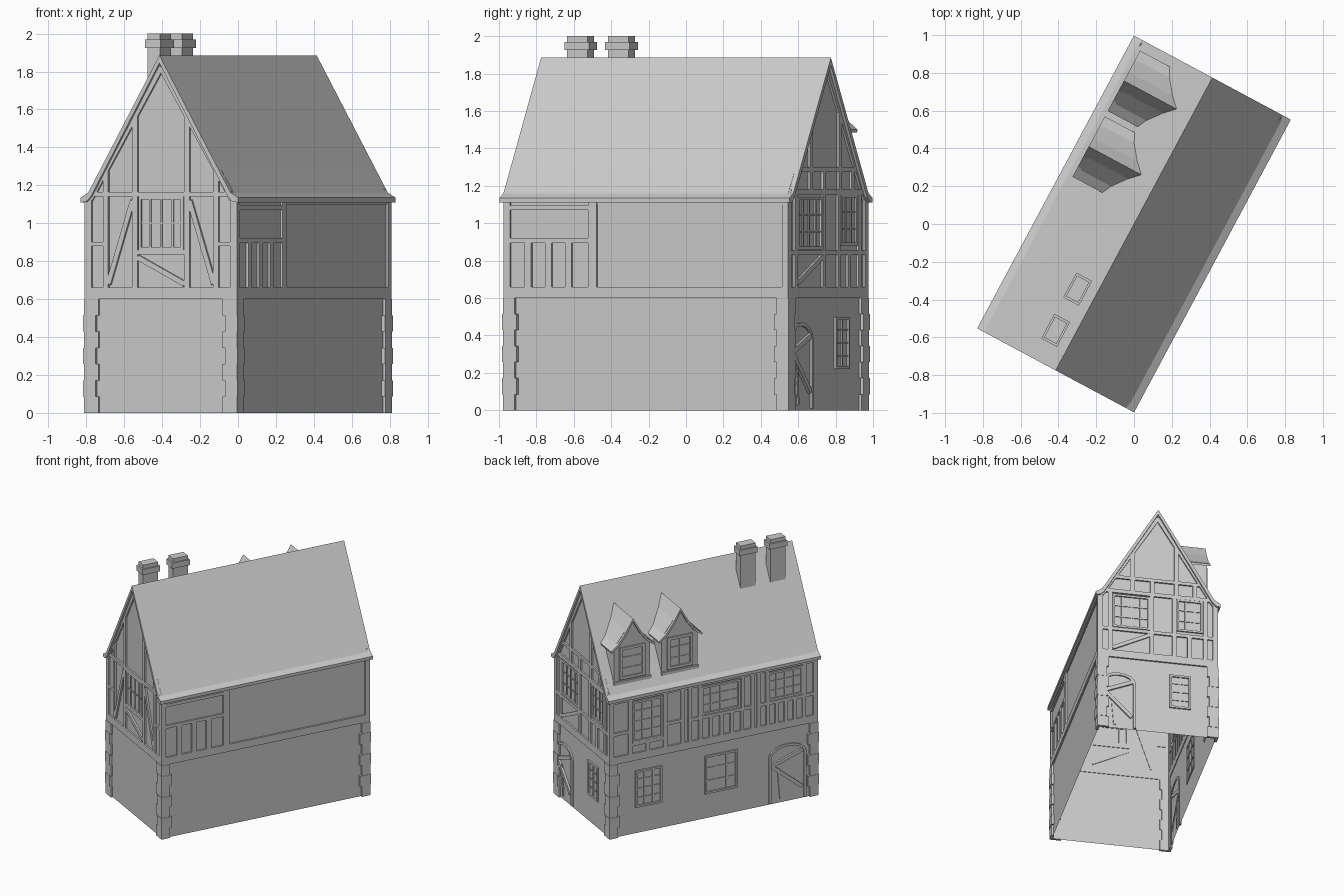
import bpy, bmesh, math
from mathutils import Matrix, Vector

if "Cube" in bpy.data.objects:
    bpy.data.objects.remove(bpy.data.objects["Cube"])

ROT = Matrix.Rotation(math.atan2(1.55, 0.83), 4, 'Z')
U, V = 0.85, 0.442          # half length / half width of the wall shell

# each face maps (s along wall, z up, d outwards) to house space
FRONT = lambda s, z, d: (-(U + d), -s, z)
REAR = lambda s, z, d: (U + d, -s, z)
PLAIN = lambda s, z, d: (s, -(V + d), z)
STREET = lambda s, z, d: (s, V + d, z)
DORMER = lambda s, z, d: (s, 0.385 + d, z)
GABLE = lambda s, z, d: (d, s, z)      # profile swept along the house
CROSS = lambda s, z, d: (s, d, z)      # profile swept across the house

def finish(name, bm):
    bmesh.ops.recalc_face_normals(bm, faces=bm.faces)
    bm.transform(ROT)
    if bm.faces and ROT.determinant() < 0:
        bmesh.ops.reverse_faces(bm, faces=bm.faces)
    me = bpy.data.meshes.new(name)
    bm.to_mesh(me)
    bm.free()
    bpy.context.collection.objects.link(bpy.data.objects.new(name, me))

def slab(bm, face, poly, d0, d1, skip=()):
    a = [bm.verts.new(face(s, z, d0)) for s, z in poly]
    b = [bm.verts.new(face(s, z, d1)) for s, z in poly]
    bm.faces.new(a)
    bm.faces.new(b)
    n = len(poly)
    for i in range(n):
        if i not in skip:
            j = (i + 1) % n
            bm.faces.new((a[i], a[j], b[j], b[i]))

def rect(bm, face, s0, s1, z0, z1, d1=0.013, d0=-0.005):
    slab(bm, face, [(s0, z0), (s1, z0), (s1, z1), (s0, z1)], d0, d1)

def beam(bm, face, p, q, w=0.03, d1=0.013):
    p, q = Vector(p), Vector(q)
    t = (q - p).normalized() * w / 2
    n = Vector((-t.y, t.x))
    slab(bm, face, [p - n, q - n, q + n, p + n], -0.005, d1)

def window(bm, face, s0, s1, z0, z1, cols, rows, w=0.016):
    for s in (s0, s1 - w):
        rect(bm, face, s, s + w, z0, z1, 0.012)
    for z in (z0, z1 - w):
        rect(bm, face, s0 + w, s1 - w, z, z + w, 0.012)
    for i in range(1, cols):
        s = s0 + (s1 - s0) * i / cols
        rect(bm, face, s - 0.005, s + 0.005, z0 + w, z1 - w, 0.007)
    for i in range(1, rows):
        z = z0 + (z1 - z0) * i / rows
        rect(bm, face, s0 + w, s1 - w, z - 0.004, z + 0.004, 0.006)

def under_roof(s):
    return 1.83 - 1.63 * abs(s)

def post(bm, face, s, z0=0.66, z1=1.12, w=0.032):
    rect(bm, face, s - w / 2, s + w / 2, z0, z1)

def gable_post(bm, face, s, z0=0.66, w=0.032):
    a, b = s - w / 2, s + w / 2
    slab(bm, face, [(a, z0), (b, z0), (b, under_roof(b)), (a, under_roof(a))], -0.005, 0.013)

# wall shell, open underneath
bm = bmesh.new()
slab(bm, GABLE, [(-V, 0), (-V, 1.14), (0, 1.86), (V, 1.14), (V, 0)], -U, U, skip=(4,))
finish("walls", bm)

# main roof with flared eaves
half = [(0.425, 1.162), (0.471, 1.135), (0.471, 1.11), (0.44, 1.112), (0.41, 1.14)]
roof = [(0, 1.885)] + half + [(0, 1.845)] + [(-s, z) for s, z in reversed(half)]
bm = bmesh.new()
slab(bm, GABLE, roof, -0.879, 0.879)
finish("main_roof", bm)

# sill and corner beams around the upper storey
bm = bmesh.new()
for f in (FRONT, REAR):
    rect(bm, f, -V - 0.013, V + 0.013, 0.6, 0.66)
    for k in (-1, 1):
        rect(bm, f, k * 0.415, k * 0.455, 0.66, 1.13)
        beam(bm, f, (k * 0.425, 1.13), (0, 1.825), 0.035)
for f in (PLAIN, STREET):
    rect(bm, f, -U - 0.01, U + 0.01, 0.6, 0.66)
    for k in (-1, 1):
        rect(bm, f, k * 0.825, k * 0.86, 0.66, 1.12)
finish("main_beams", bm)

# front gable framing
bm = bmesh.new()
rect(bm, FRONT, -0.42, 0.42, 1.14, 1.165)
for k in (-1, 1):
    gable_post(bm, FRONT, k * 0.33)
    gable_post(bm, FRONT, k * 0.155)
    beam(bm, FRONT, (k * 0.17, 1.12), (k * 0.315, 0.68), 0.028)
    rect(bm, FRONT, k * 0.345, k * 0.42, 0.88, 0.9)
rect(bm, FRONT, -0.14, 0.14, 0.835, 0.86)
beam(bm, FRONT, (-0.14, 0.82), (0.14, 0.68), 0.028)
finish("front_gable_timbers", bm)

# rear gable framing
bm = bmesh.new()
rect(bm, REAR, -0.42, 0.42, 1.15, 1.18)
rect(bm, REAR, -0.33, 0.33, 1.275, 1.3)
rect(bm, REAR, -0.42, 0.42, 0.83, 0.855)
for s in (0.36, 0.045, -0.125, -0.36):
    post(bm, REAR, s, z1=1.16)
for s in (0.19, -0.14):
    gable_post(bm, REAR, s, 1.18)
for s in (0.04, -0.28):
    post(bm, REAR, s, 1.18, 1.28)
for s in (-0.24,):
    post(bm, REAR, s, 0.66, 0.84)
beam(bm, REAR, (0.34, 0.68), (0.06, 0.82), 0.028)
finish("rear_gable_timbers", bm)

# plain side framing
bm = bmesh.new()
rect(bm, PLAIN, -0.352, -0.3, 0.66, 1.12)
rect(bm, PLAIN, -0.83, -0.35, 0.895, 0.92)
rect(bm, PLAIN, -0.83, -0.35, 1.07, 1.095)
for i in range(3):
    post(bm, PLAIN, -0.715 + i * 0.122, 0.66, 0.9, 0.04)
rect(bm, PLAIN, -0.3, 0.83, 1.1, 1.13, 0.006)
finish("plain_side_timbers", bm)

# street side framing
bm = bmesh.new()
rect(bm, STREET, -0.83, 0.83, 1.09, 1.12)
for s in (0.69, 0.4, 0.255, 0.195, -0.325, -0.375):
    post(bm, STREET, s)
for a, b in ((0.69, 0.83), (0.255, 0.4)):
    rect(bm, STREET, a, b, 0.83, 0.855)
rect(bm, STREET, 0.4, 0.69, 0.72, 0.745)
post(bm, STREET, 0.545, 0.66, 0.72)
for a, b in ((-0.325, 0.195), (-0.825, -0.375)):
    rect(bm, STREET, a, b, 0.82, 0.845)
    n = 6
    for i in range(1, n):
        post(bm, STREET, a + (b - a) * i / n, 0.66, 0.82, 0.028)
    for k in (0.16, 0.84):
        post(bm, STREET, a + (b - a) * k, 0.845, 1.1, 0.028)
finish("street_side_timbers", bm)

# windows
bm = bmesh.new()
window(bm, FRONT, -0.135, 0.135, 0.86, 1.14, 4, 2)
window(bm, REAR, 0.06, 0.34, 0.86, 1.14, 4, 3)
window(bm, REAR, -0.34, -0.145, 0.88, 1.15, 3, 3)
window(bm, REAR, -0.25, -0.09, 0.22, 0.5, 2, 4)
window(bm, STREET, 0.42, 0.67, 0.745, 1.08, 3, 4)
window(bm, STREET, -0.22, 0.1, 0.85, 1.08, 4, 3)
window(bm, STREET, -0.74, -0.45, 0.85, 1.08, 4, 3)
window(bm, STREET, 0.425, 0.645, 0.21, 0.51, 3, 4)
window(bm, STREET, -0.2, 0.07, 0.2, 0.51, 3, 3)
finish("windows", bm)

# arched doors with fanned braces; k = direction from hinge side
def door(name, face, hinge, width, k):
    bm = bmesh.new()
    def arch(m):
        c, r = hinge + k * width / 2, width / 2 - m
        return [(c - r, 0.01), (c + r, 0.01)] + [
            (c + r * math.cos(a), 0.38 + (0.09 - m) * math.sin(a))
            for a in [math.pi * i / 8 for i in range(9)]]
    out, inn = arch(0)[1:] + arch(0)[:1], arch(0.02)[1:] + arch(0.02)[:1]
    for i in range(len(out) - 1):
        if (Vector(out[i]) - Vector(out[i + 1])).length > 1e-4:
            slab(bm, face, [out[i], out[i + 1], inn[i + 1], inn[i]], -0.005, 0.012)
    for end in ((0.9, 0.4), (0.88, 0.1)):
        beam(bm, face, (hinge + k * 0.02, 0.31), (hinge + k * width * end[0], end[1]), 0.028, 0.016)
    beam(bm, face, (hinge + k * 0.08, 0.28), (hinge + k * 0.1, 0.03), 0.018, 0.008)
    finish(name, bm)
door("rear_door", REAR, 0.425, 0.26, -1)
door("street_door", STREET, -0.46, 0.31, -1)

# alternating corner stones
bm = bmesh.new()
for ku in (-1, 1):
    for kv in (-1, 1):
        for i in range(7):
            z0, z1 = i * 0.6 / 7, (i + 1) * 0.6 / 7
            a, b = (0.07, 0.055) if i % 2 else (0.055, 0.07)
            p = 0.016 + 0.003 * (i % 2)
            L = [(ku * (U + p), kv * (V + p)), (ku * (U - a), kv * (V + p)), (ku * (U - a), kv * (V - 0.005)),
                 (ku * (U - 0.005), kv * (V - 0.005)), (ku * (U - 0.005), kv * (V - b)), (ku * (U + p), kv * (V - b))]
            slab(bm, lambda s, t, d: (s, t, d), L, z0, z1)
finish("corner_stones", bm)

# dormers
for i, c in enumerate((0.643, 0.248)):
    bm = bmesh.new()
    slab(bm, CROSS, [(c - 0.15, 1.2), (c + 0.15, 1.2), (c + 0.15, 1.515), (c, 1.715), (c - 0.15, 1.515)], 0.15, 0.385)
    finish(f"dormer_wall_{i + 1}", bm)
    side = [(0.06, 1.632), (0.12, 1.55), (0.181, 1.5), (0.176, 1.485), (0.115, 1.53), (0.055, 1.61)]
    prof = [(c, 1.735)] + [(c + s, z) for s, z in side] + [(c, 1.71)] + [(c - s, z) for s, z in reversed(side)]
    bm = bmesh.new()
    slab(bm, CROSS, prof, 0.09, 0.405)
    finish(f"dormer_roof_{i + 1}", bm)
    bm = bmesh.new()
    window(bm, DORMER, c - 0.105, c + 0.105, 1.25, 1.51, 2, 3, 0.022)
    rect(bm, DORMER, c - 0.155, c + 0.155, 1.215, 1.24, 0.015)
    finish(f"dormer_window_{i + 1}", bm)

# chimneys: shaft with a collar
for i, c in enumerate((-0.445, -0.692)):
    bm = bmesh.new()
    for a, b, z0, z1 in ((0.062, 0.037, 1.55, 2.0), (0.074, 0.047, 1.925, 1.97)):
        slab(bm, CROSS, [(c - a, z0), (c + a, z0), (c + a, z1), (c - a, z1)], 0.1 - b, 0.1 + b)
    finish(f"chimney_{i + 1}", bm)
